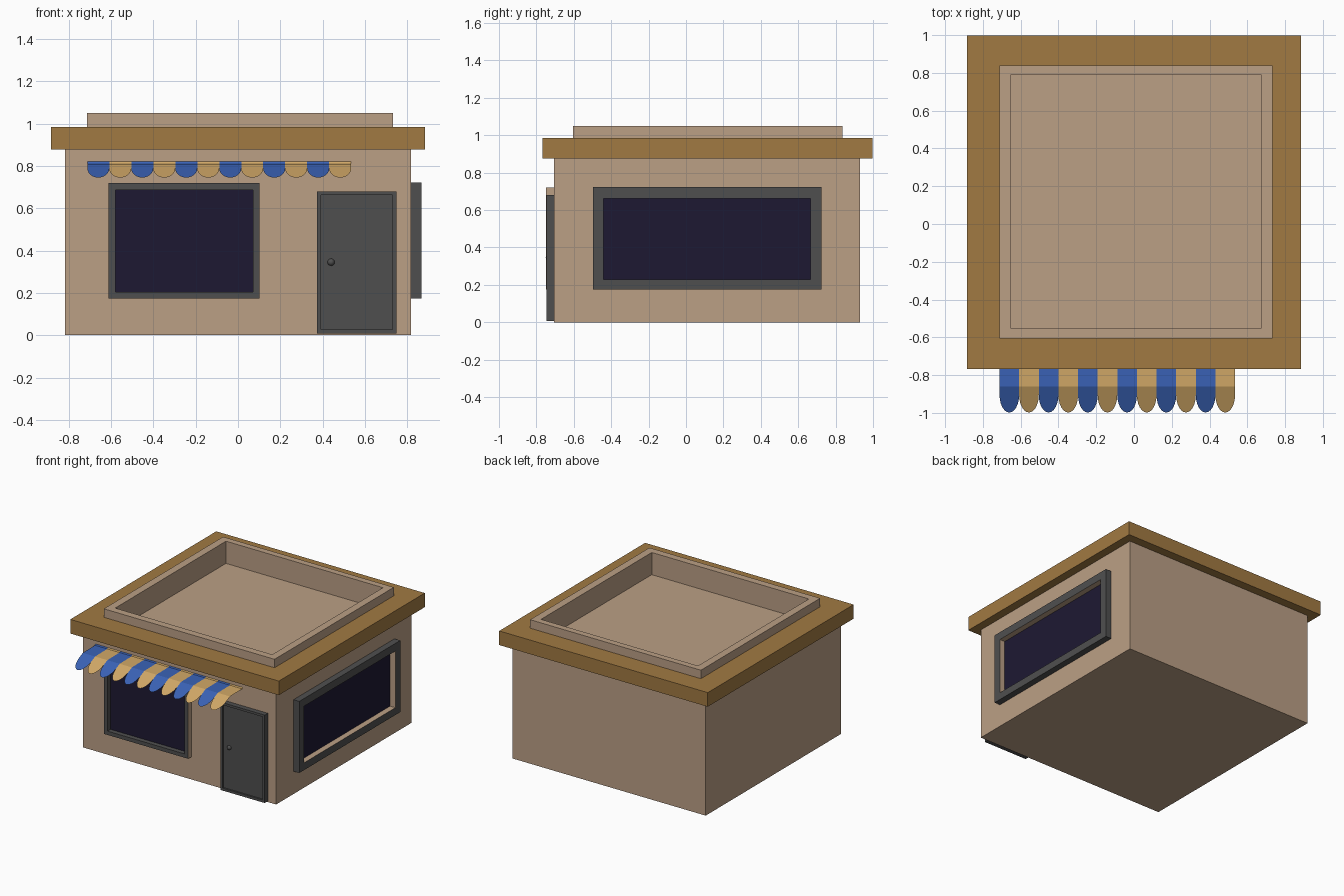
import bpy, bmesh, math

if "Cube" in bpy.data.objects:
    bpy.data.objects.remove(bpy.data.objects["Cube"])


def material(name, rgb):
    m = bpy.data.materials.new(name)
    m.diffuse_color = [(c / 255) ** 2.2 for c in rgb] + [1]
    m.use_nodes = True
    m.node_tree.nodes["Principled BSDF"].inputs["Base Color"].default_value = m.diffuse_color
    return m


WALL = material("wall_tan", (186, 158, 132))
TRIM = material("cornice_brown", (160, 121, 68))
DARK = material("frame_grey", (80, 80, 80))
GLASS = material("dark_glass", (35, 31, 54))
BLUE = material("awning_blue", (60, 98, 180))
SAND = material("awning_sand", (207, 166, 102))


def finish(name, bm, mats, fix=True):
    if fix:
        bmesh.ops.recalc_face_normals(bm, faces=bm.faces)
    me = bpy.data.meshes.new(name)
    bm.to_mesh(me)
    bm.free()
    for m in mats:
        me.materials.append(m)
    ob = bpy.data.objects.new(name, me)
    bpy.context.collection.objects.link(ob)
    return ob


def box(name, lo, hi, mat):
    bm = bmesh.new()
    bmesh.ops.create_cube(bm, size=1)
    for v in bm.verts:
        v.co = [lo[i] + (v.co[i] + 0.5) * (hi[i] - lo[i]) for i in range(3)]
    return finish(name, bm, [mat])


# Mapping of (across, along, depth) into the world
FRONT = lambda u, v, d: (u, d, v)
SIDE = lambda u, v, d: (d, u, v)
TOP = lambda u, v, d: (u, v, d)


def ring(name, place, outer, inner, base, face, mats, bands=(0, 0, 0, 0)):
    """Rectangular frame; bands = outer side, face, inner side, back."""
    bm = bmesh.new()
    loops = []
    for (u0, u1, v0, v1), d in ((outer, base), (outer, face), (inner, face), (inner, base)):
        loops.append([bm.verts.new(place(u, v, d))
                      for u, v in ((u0, v0), (u1, v0), (u1, v1), (u0, v1))])
    for k in range(4):
        a, b = loops[k], loops[(k + 1) % 4]
        for i in range(4):
            j = (i + 1) % 4
            bm.faces.new((a[i], a[j], b[j], b[i])).material_index = bands[k]
    return finish(name, bm, mats)


# Building shell, cornice and roof parapet
box("building_walls", (-0.818, -0.707, 0), (0.818, 0.93, 0.88), WALL)
well = (-0.655, 0.675, -0.55, 0.79)
ring("roof_cornice", TOP, (-0.883, 0.883, -0.767, 0.998), (-0.70, 0.72, -0.59, 0.83),
     0.877, 0.985, [TRIM])
ring("roof_parapet", TOP, (-0.713, 0.733, -0.605, 0.838), well, 0.878, 1.05, [WALL])

# Front window
front_in = (-0.58, 0.07, 0.203, 0.687)
ring("front_window_frame", FRONT, (-0.612, 0.102, 0.174, 0.72), front_in,
     -0.706, -0.748, [DARK, WALL], (1, 0, 0, 0))
box("front_window_glass", (-0.58, -0.712, 0.203), (0.07, -0.70, 0.687), GLASS)

# Side window
side_in = (-0.44, 0.665, 0.23, 0.663)
ring("side_window_frame", SIDE, (-0.497, 0.725, 0.174, 0.722), side_in,
     0.817, 0.867, [DARK, WALL], (0, 0, 1, 0))
box("side_window_glass", (0.81, -0.44, 0.23), (0.822, 0.665, 0.663), GLASS)

# Door with recessed panel and knob
ring("door_frame", FRONT, (0.373, 0.748, 0.007, 0.68), (0.392, 0.731, 0.026, 0.662),
     -0.706, -0.745, [DARK])
box("door_panel", (0.392, -0.733, 0.026), (0.731, -0.70, 0.662), DARK)
bm = bmesh.new()
bmesh.ops.create_uvsphere(bm, u_segments=16, v_segments=8, radius=0.017)
bmesh.ops.translate(bm, verts=bm.verts, vec=(0.44, -0.733, 0.345))
knob = finish("door_knob", bm, [DARK])
for p in knob.data.polygons:
    p.use_smooth = True

# Striped awning: flat shelf, then a sloping flap with a rounded end per stripe
bm = bmesh.new()
count, x0, x1 = 12, -0.712, 0.535
w = (x1 - x0) / count
slope = lambda y: 0.81 + (y + 0.86) * 0.065 / 0.138
for i in range(count):
    a, b = x0 + i * w, x0 + (i + 1) * w
    rows = [[bm.verts.new((x, y, z)) for x in (a, b)]
            for y, z in ((-0.707, 0.82), (-0.713, 0.812), (-0.86, 0.81))]
    for r, s in zip(rows, rows[1:]):
        bm.faces.new((r[0], s[0], s[1], r[1])).material_index = i % 2
    tongue = [rows[2][0]]
    for k in range(13):
        t = math.pi * k / 12
        y = -0.905 - 0.093 * math.sin(t)
        tongue.append(bm.verts.new(((a + b) / 2 - w / 2 * math.cos(t), y, slope(y))))
    tongue.append(rows[2][1])
    bm.faces.new(tongue).material_index = i % 2
finish("striped_awning", bm, [BLUE, SAND], fix=False)
